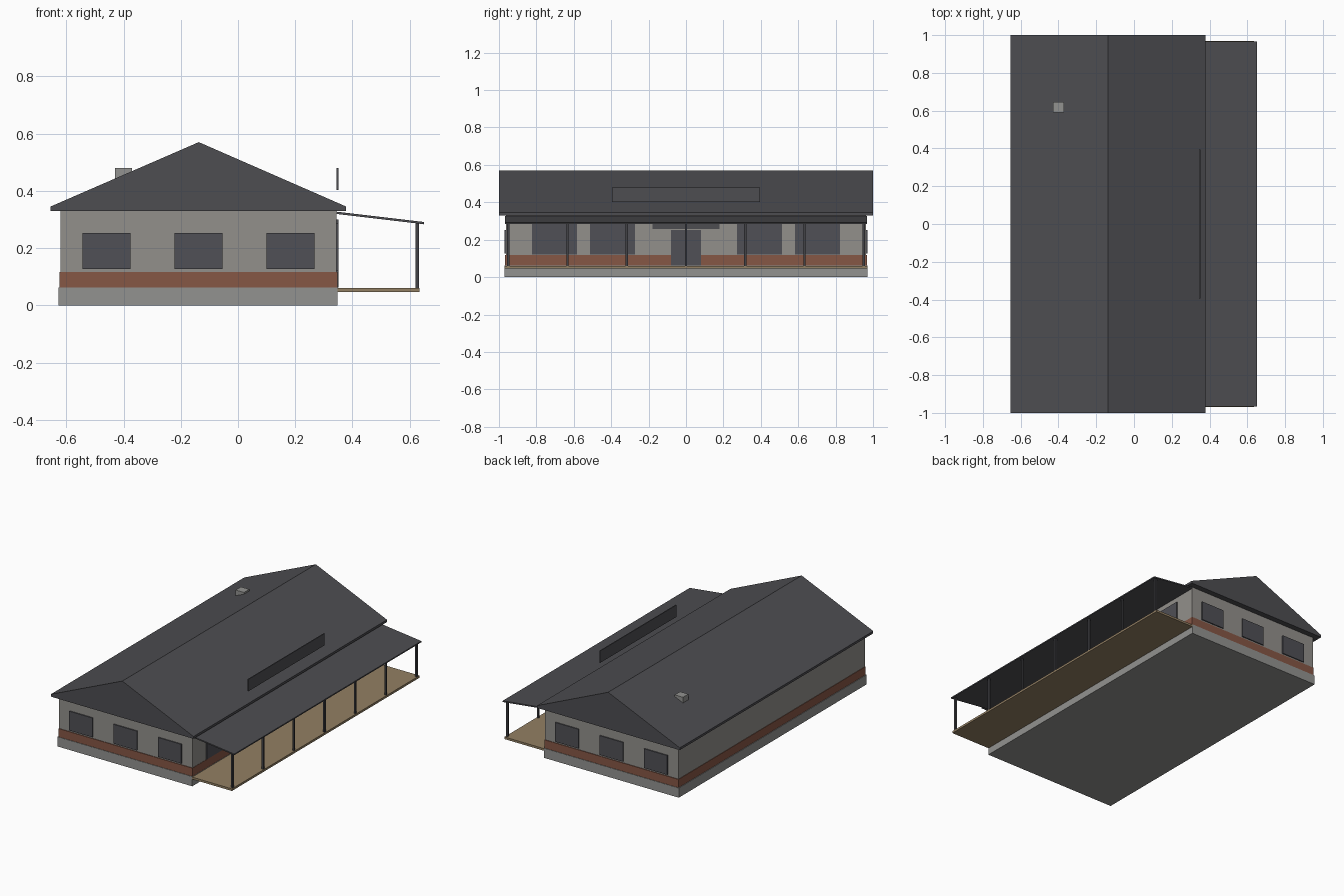
import bpy

cube = bpy.data.objects.get("Cube")
if cube:
    bpy.data.objects.remove(cube, do_unlink=True)


def material(name, r, g, b):
    m = bpy.data.materials.new(name)
    m.use_nodes = True
    m.diffuse_color = (r, g, b, 1)
    m.node_tree.nodes["Principled BSDF"].inputs["Base Color"].default_value = (r, g, b, 1)
    return m


plaster = material("wall plaster", 0.29, 0.28, 0.26)
concrete = material("concrete", 0.29, 0.29, 0.28)
brick = material("red brick", 0.24, 0.095, 0.06)
slate = material("dark slate", 0.075, 0.075, 0.083)
glass = material("dark glass", 0.08, 0.08, 0.092)
steel = material("dark steel", 0.055, 0.055, 0.062)
timber = material("deck timber", 0.29, 0.215, 0.125)


def extrude(name, profile, y0, y1, mat):
    """Solid from an (x, z) profile, listed anticlockwise from the front."""
    n = len(profile)
    verts = [(x, y, z) for y in (y0, y1) for x, z in profile]
    faces = [tuple(range(n)), tuple(reversed(range(n, 2 * n)))]
    for i in range(n):
        j = (i + 1) % n
        faces.append((i, i + n, j + n, j))
    mesh = bpy.data.meshes.new(name)
    mesh.from_pydata(verts, [], faces)
    mesh.materials.append(mat)
    obj = bpy.data.objects.new(name, mesh)
    bpy.context.collection.objects.link(obj)
    return obj


def box(name, xs, ys, zs, mat):
    (x0, x1), (z0, z1) = xs, zs
    return extrude(name, [(x0, z0), (x1, z0), (x1, z1), (x0, z1)], *ys, mat)


# House body: plinth, brick course and plastered walls
box("foundation", (-0.627, 0.348), (-0.97, 0.97), (0, 0.063), concrete)
box("brick_course", (-0.623, 0.347), (-0.967, 0.967), (0.063, 0.117), brick)
box("walls", (-0.62, 0.345), (-0.963, 0.963), (0.117, 0.335), plaster)

# Main gable roof with a shallow fascia
extrude("main_roof", [(-0.655, 0.33), (0.378, 0.33), (0.378, 0.345),
                      (-0.137, 0.57), (-0.655, 0.345)], -1, 1, slate)
box("chimney", (-0.43, -0.37), (0.59, 0.645), (0.42, 0.48), concrete)
box("roof_board", (0.345, 0.351), (-0.395, 0.395), (0.402, 0.48), slate)

# Gable end windows, three at each end
for side, label in ((-1, "front"), (1, "back")):
    for i in range(3):
        x = -0.459 + 0.3215 * i
        ys = sorted((side * 0.962, side * 0.97))
        box(f"{label}_window_{i + 1}", (x - 0.084, x + 0.084), ys, (0.127, 0.253), glass)

# Porch side windows, door and the board above it
for i, y in enumerate((-0.703, -0.393, 0.393, 0.703)):
    box(f"porch_window_{i + 1}", (0.344, 0.351), (y - 0.12, y + 0.12), (0.12, 0.285), glass)
box("door", (0.344, 0.351), (-0.08, 0.08), (0.063, 0.253), glass)
box("door_board", (0.344, 0.352), (-0.18, 0.18), (0.257, 0.3), slate)

# Porch deck, sloping roof and posts
box("porch_deck", (0.348, 0.635), (-0.97, 0.97), (0.046, 0.06), timber)
extrude("porch_roof", [(0.345, 0.319), (0.65, 0.283), (0.65, 0.291), (0.345, 0.327)],
        -0.967, 0.967, slate)
for i in range(7):
    y = -0.951 + 0.317 * i
    box(f"porch_post_{i + 1}", (0.62, 0.632), (y - 0.006, y + 0.006), (0.06, 0.288), steel)
